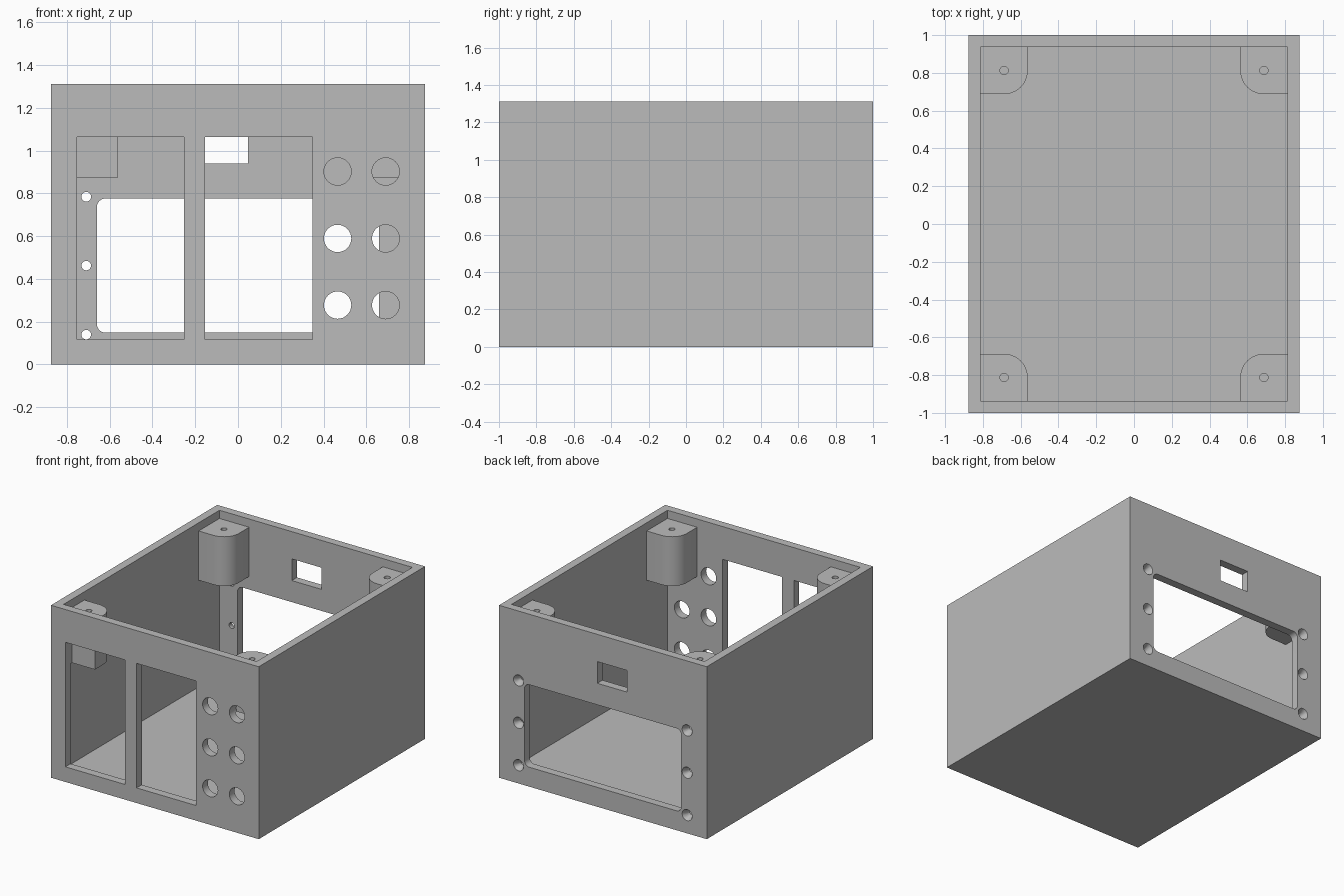
import bpy, bmesh, math
from mathutils import Matrix, Vector

if "Cube" in bpy.data.objects:
    bpy.data.objects.remove(bpy.data.objects["Cube"])

W, D, H, T = 0.875, 1.0, 1.3125, 0.0625   # half width, half depth, height, wall

grey = bpy.data.materials.new("light grey plastic")
grey.diffuse_color = (0.5, 0.5, 0.5, 1)
grey.use_nodes = True
grey.node_tree.nodes["Principled BSDF"].inputs["Base Color"].default_value = grey.diffuse_color


def prism(bm, pts, axis, a, b):
    """Extrude a 2D outline along y or z from a to b."""
    def place(p, h):
        return (p[0], h, p[1]) if axis == "y" else (p[0], p[1], h)
    face = bm.faces.new([bm.verts.new(place(p, a)) for p in pts])
    out = bmesh.ops.extrude_face_region(bm, geom=[face])
    shift = Vector((0, b - a, 0)) if axis == "y" else Vector((0, 0, b - a))
    bmesh.ops.translate(bm, vec=shift,
                        verts=[v for v in out["geom"] if isinstance(v, bmesh.types.BMVert)])


def arc(cx, cy, r, start, end, n):
    return [(cx + r * math.cos(math.radians(start + (end - start) * i / n)),
             cy + r * math.sin(math.radians(start + (end - start) * i / n))) for i in range(n + 1)]


def circle(cx, cy, r, n=32):
    return arc(cx, cy, r, 0, 360, n)[:-1]


def rect(x0, x1, y0, y1):
    return [(x0, y0), (x1, y0), (x1, y1), (x0, y1)]


def rounded(x0, x1, y0, y1, r):
    return (arc(x1 - r, y1 - r, r, 0, 90, 6) + arc(x0 + r, y1 - r, r, 90, 180, 6)
            + arc(x0 + r, y0 + r, r, 180, 270, 6) + arc(x1 - r, y0 + r, r, 270, 360, 6))


def finish(bm, name):
    bmesh.ops.recalc_face_normals(bm, faces=bm.faces[:])
    mesh = bpy.data.meshes.new(name)
    bm.to_mesh(mesh)
    bm.free()
    mesh.materials.append(grey)
    ob = bpy.data.objects.new(name, mesh)
    bpy.context.collection.objects.link(ob)
    return ob


def combine(target, tool, operation):
    mod = target.modifiers.new("boolean", "BOOLEAN")
    mod.operation, mod.solver, mod.object = operation, "EXACT", tool
    bpy.context.view_layer.objects.active = target
    bpy.ops.object.modifier_apply(modifier=mod.name)
    bpy.data.objects.remove(tool)


# Open-topped enclosure
bm = bmesh.new()
prism(bm, rect(-W, W, -D, D), "z", 0, H)
case = finish(bm, "enclosure")
bm = bmesh.new()
prism(bm, rect(-W + T, W - T, -D + T, D - T), "z", T, H + 0.2)
combine(case, finish(bm, "cavity"), "DIFFERENCE")

# Corner posts for the lid, one corner rounded, slightly sunk into the walls
bm = bmesh.new()
for sx in (-1, 1):
    for sy in (-1, 1):
        o = 0.03
        pts = ([(W - T + o, D - T + o), (0.5625, D - T + o)]
               + arc(0.6875, 0.8125, 0.125, 180, 270, 10) + [(W - T + o, 0.6875)])
        prism(bm, [(sx * x, sy * y) for x, y in pts], "z", 0.875, 1.25)
combine(case, finish(bm, "posts"), "UNION")

# Openings in the walls and posts
bm = bmesh.new()
front, back = (-D - 0.1, -D + T + 0.02), (D - T - 0.02, D + 0.1)
for x in (-0.754, -0.154):                       # two tall front windows
    prism(bm, rect(x, x + 0.502, 0.115, 1.063), "y", *front)
for x in (0.466, 0.691):                         # six front button holes
    for z in (0.277, 0.589, 0.902):
        prism(bm, circle(x, z, 0.064), "y", *front)
prism(bm, rounded(-0.66, 0.66, 0.148, 0.776, 0.04), "y", *back)   # large back window
prism(bm, rect(-0.203, 0.047, 0.94, 1.105), "y", *back)           # small back window
for sx in (-1, 1):
    for z in (0.139, 0.462, 0.784):              # back screw holes
        prism(bm, circle(sx * 0.71, z, 0.0225, 20), "y", *back)
    for sy in (-1, 1):                           # lid screw holes
        prism(bm, circle(sx * 0.6875, sy * 0.8125, 0.022, 20), "z", 1.0, 1.28)
combine(case, finish(bm, "openings"), "DIFFERENCE")

# Countersinks around the back screw holes
bm = bmesh.new()
for sx in (-1, 1):
    for z in (0.139, 0.462, 0.784):
        bmesh.ops.create_cone(
            bm, cap_ends=True, segments=20, radius1=0.021, radius2=0.043, depth=0.045,
            matrix=Matrix.Translation((sx * 0.71, D - 0.0215, z)) @ Matrix.Rotation(-math.pi / 2, 4, "X"))
combine(case, finish(bm, "countersinks"), "DIFFERENCE")

# Smooth round surfaces, keep hard edges
bpy.ops.object.select_all(action="DESELECT")
case.select_set(True)
bpy.context.view_layer.objects.active = case
bpy.ops.object.shade_smooth_by_angle(angle=math.radians(30))
